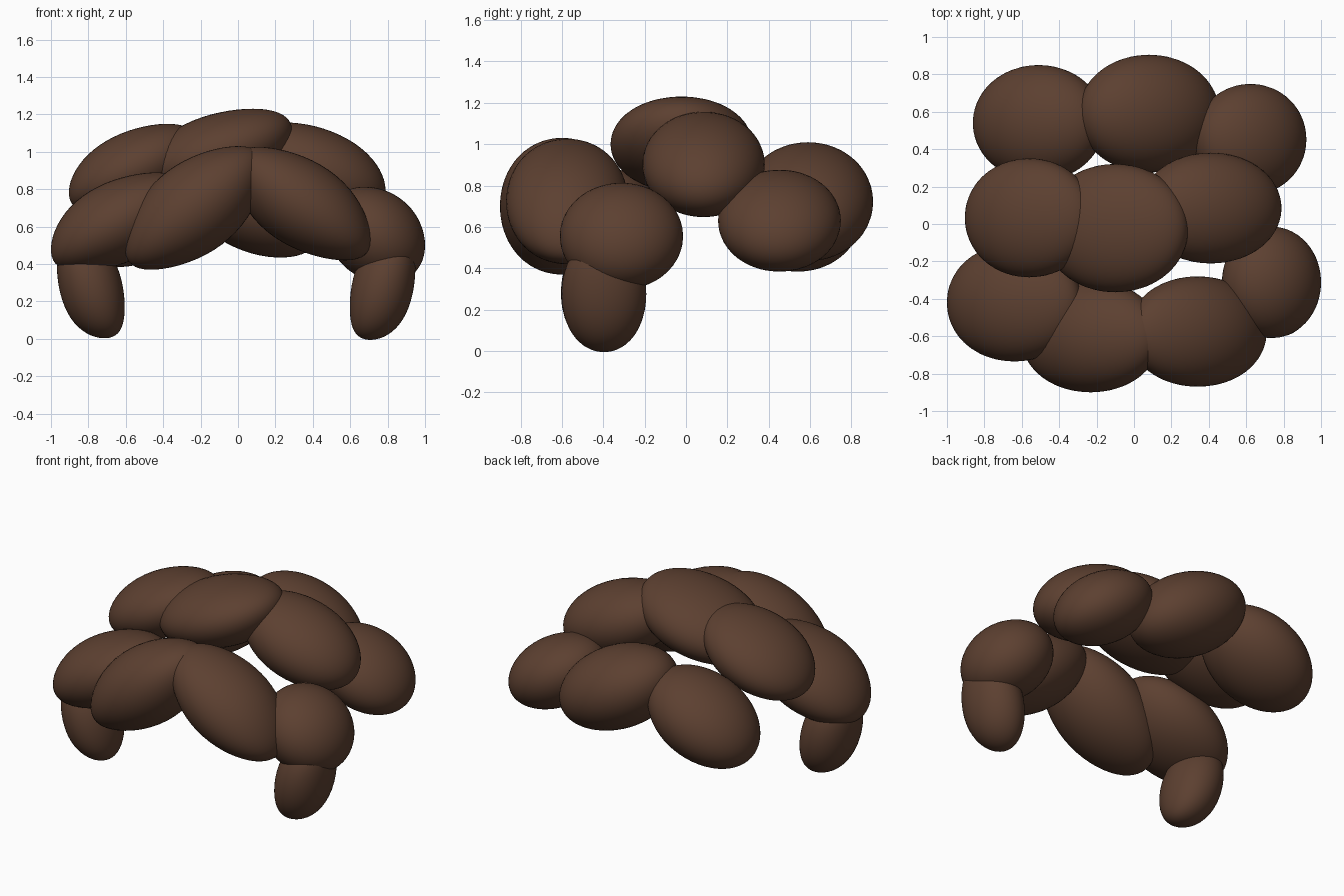
import bpy, bmesh, math

if "Cube" in bpy.data.objects:
    bpy.data.objects.remove(bpy.data.objects["Cube"])

brown = bpy.data.materials.new("dark brown")
brown.diffuse_color = (0.108, 0.051, 0.030, 1)
brown.use_nodes = True
brown.node_tree.nodes["Principled BSDF"].inputs["Base Color"].default_value = brown.diffuse_color


def lump(name, center, half, lean, bulge=0.1):
    """Leaning lens-like ellipsoid: half = half extents, lean = rise towards +x,
    bulge = extra thickness in the middle of its long axis."""
    bm = bmesh.new()
    bmesh.ops.create_uvsphere(bm, u_segments=48, v_segments=28, radius=1)
    long = math.sqrt((1 + abs(lean)) / 2)
    short = math.sqrt((1 - abs(lean)) / 2)
    sign = 1 if lean > 0 else -1
    for v in bm.verts:
        s = v.co.z * long
        q = v.co.x * short * (1 + bulge * (1 - v.co.z ** 2))
        v.co = (center[0] + half[0] * sign * (s - q),
                center[1] + half[1] * sign * v.co.y,
                center[2] + half[2] * (s + q))
    bmesh.ops.recalc_face_normals(bm, faces=bm.faces)
    for f in bm.faces:
        f.smooth = True
    mesh = bpy.data.meshes.new(name)
    bm.to_mesh(mesh)
    bm.free()
    mesh.materials.append(brown)
    obj = bpy.data.objects.new(name, mesh)
    bpy.context.collection.objects.link(obj)


# back row
lump("back_left_lump", (-0.51, 0.54, 0.66), (0.35, 0.31, 0.275), 0.42, 0.06)
lump("back_middle_lump", (0.08, 0.59, 0.722), (0.375, 0.315, 0.286), -0.42, 0.06)
lump("back_right_lump", (0.622, 0.452, 0.63), (0.298, 0.297, 0.245), -0.4, 0.06)

# crown row
lump("crown_left_lump", (-0.56, 0.033, 0.91), (0.342, 0.318, 0.238), 0.58, 0.15)
lump("crown_top_lump", (-0.10, -0.022, 1.0), (0.387, 0.343, 0.228), 0.52, 0.15)
lump("crown_right_lump", (0.41, 0.085, 0.902), (0.376, 0.296, 0.253), -0.45, 0.08)

# front row
lump("front_left_lump", (-0.64, -0.42, 0.625), (0.357, 0.315, 0.262), 0.62, 0.22)
lump("front_middle_lump", (-0.232, -0.60, 0.70), (0.37, 0.30, 0.328), 0.68, 0.25)
lump("front_right_lump", (0.34, -0.575, 0.723), (0.367, 0.295, 0.301), -0.68, 0.25)
lump("side_right_lump", (0.735, -0.312, 0.555), (0.263, 0.298, 0.256), -0.25, 0.05)

# pointed side locks
lump("left_side_lock", (-0.787, -0.40, 0.28), (0.178, 0.205, 0.272), -0.52, 0.25)
lump("right_side_lock", (0.773, -0.397, 0.275), (0.172, 0.205, 0.275), 0.50, 0.25)
